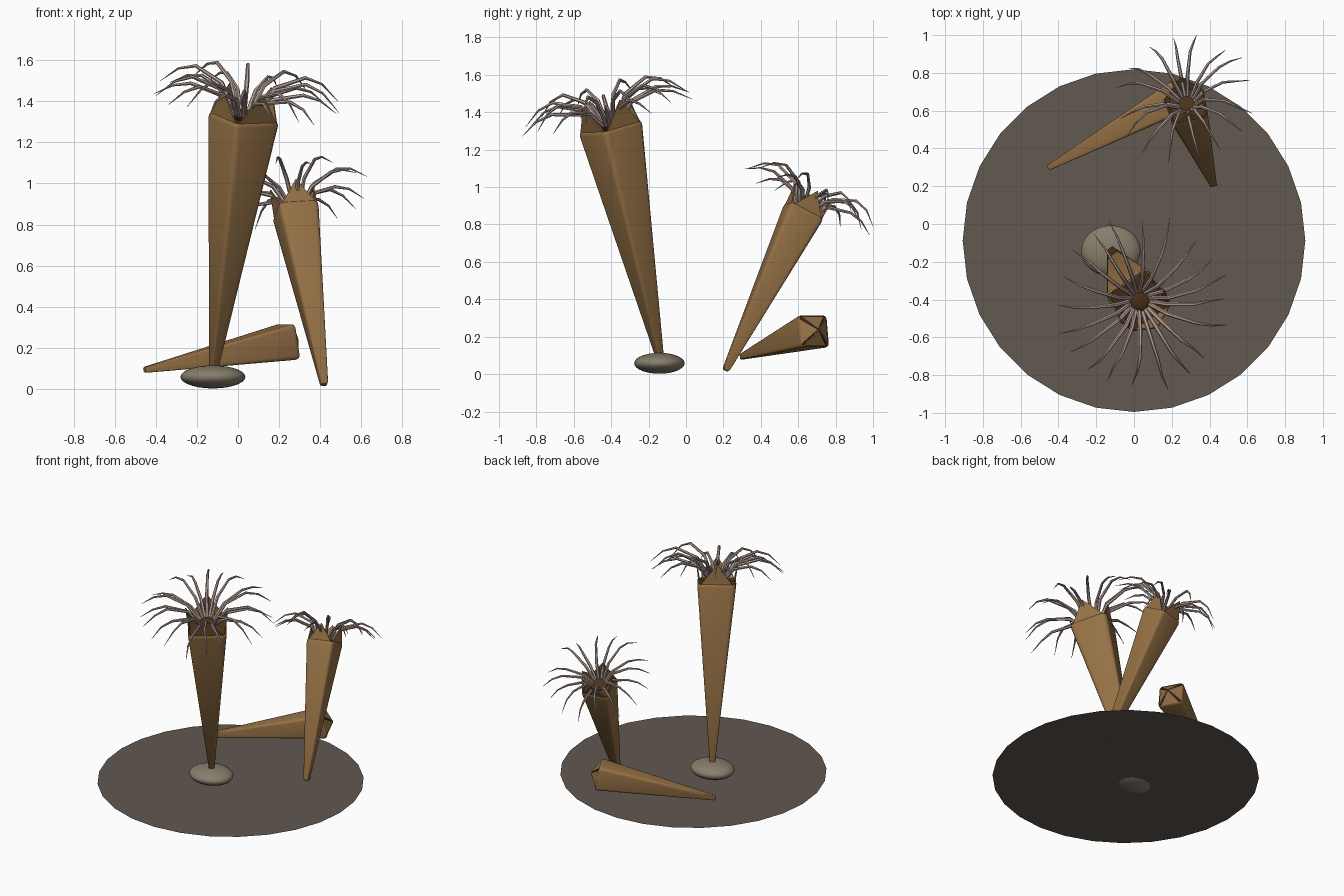
import bpy, bmesh, math, random
from mathutils import Vector, Matrix

random.seed(4)
cube = bpy.data.objects.get("Cube")
if cube:
    bpy.data.objects.remove(cube, do_unlink=True)


def material(name, rgb):
    m = bpy.data.materials.new(name)
    m.use_nodes = True
    m.diffuse_color = (*rgb, 1)
    bsdf = m.node_tree.nodes["Principled BSDF"]
    bsdf.inputs["Base Color"].default_value = (*rgb, 1)
    bsdf.inputs["Roughness"].default_value = 0.8
    return m


OCHRE = material("ochre_tube", (0.30, 0.165, 0.06))
DARK = material("dark_brown_mouth", (0.075, 0.032, 0.01))
PINK = material("pale_pink_tentacle", (0.47, 0.36, 0.32))
GROUND = material("grey_brown_ground", (0.12, 0.1, 0.083))
STONE = material("grey_stone", (0.24, 0.21, 0.15))


def finish(name, bm, mat, matrix=Matrix(), smooth=False, thickness=0):
    me = bpy.data.meshes.new(name)
    bm.to_mesh(me)
    bm.free()
    ob = bpy.data.objects.new(name, me)
    bpy.context.collection.objects.link(ob)
    ob.matrix_world = matrix
    me.materials.append(mat)
    if thickness:
        mod = ob.modifiers.new("Thickness", "SOLIDIFY")
        mod.thickness = thickness
    if smooth:
        bpy.ops.object.select_all(action="DESELECT")
        ob.select_set(True)
        bpy.context.view_layer.objects.active = ob
        bpy.ops.object.shade_smooth_by_angle(angle=math.radians(35))
    return ob


def frame(foot, rim, facing):
    # Local z runs along the tube, local x is the facing direction of one side
    z = (rim - foot).normalized()
    x = (facing - z * facing.dot(z)).normalized()
    y = z.cross(x)
    m = Matrix((x, y, z)).transposed().to_4x4()
    m.translation = rim
    return m


def rounded_square(bm, half, z, steps=4):
    # Ring of a square cross-section with rounded corners
    r = half * 0.24
    ring = []
    for q in range(4):
        mid = math.radians(45 + 90 * q)
        cx = math.copysign(half - r, math.cos(mid))
        cy = math.copysign(half - r, math.sin(mid))
        for i in range(steps):
            a = math.radians(90 * q + 90 * i / (steps - 1))
            ring.append(bm.verts.new((cx + r * math.cos(a), cy + r * math.sin(a), z)))
    return ring


def tube(name, matrix, length, half, foot_half):
    bm = bmesh.new()
    sections = [(foot_half * 0.7, -length), (foot_half, -length + 0.01),
                (half, -0.02), (half * 0.985, -0.006), (half * 0.95, 0)]
    rings = [rounded_square(bm, h, z) for h, z in sections]
    for low, high in zip(rings, rings[1:]):
        n = len(low)
        for i in range(n):
            j = (i + 1) % n
            bm.faces.new((low[i], low[j], high[j], high[i]))
    bm.faces.new(rings[0][::-1])
    finish(name + "_tube", bm, OCHRE, matrix, smooth=True)
    # Dark floor just inside the rim
    bm = bmesh.new()
    bm.faces.new(rounded_square(bm, half * 0.94, -0.012))
    finish(name + "_inner_floor", bm, DARK, matrix)


def flaps(name, matrix, half, base, tip_out, height):
    # Four triangular plates, one on each side of the rim
    bm = bmesh.new()
    for q in range(4):
        turn = Matrix.Rotation(math.pi / 2 * q, 3, "Z")
        pts = [(half, -base, -0.004), (half, base, -0.004), (tip_out, 0, height)]
        bm.faces.new([bm.verts.new(turn @ Vector(p)) for p in pts])
    finish(name + "_flaps", bm, OCHRE, matrix, thickness=0.007)


def mouth(name, matrix, radius):
    bm = bmesh.new()
    bmesh.ops.create_uvsphere(bm, u_segments=16, v_segments=8, radius=radius)
    bmesh.ops.scale(bm, vec=(1, 1, 0.4), verts=bm.verts)
    bmesh.ops.translate(bm, vec=(0, 0, 0.01), verts=bm.verts)
    finish(name + "_mouth", bm, DARK, matrix, smooth=True)


def tentacles(name, matrix, count, size):
    # Kinked tapering arms: (reach, height, thickness)
    path = [(0.05, 0.01, 1), (0.14, 0.13, 0.95), (0.29, 0.18, 0.75),
            (0.38, 0.155, 0.5), (0.47, 0.085, 0.08)]
    cu = bpy.data.curves.new(name + "_tentacles", "CURVE")
    cu.dimensions = "3D"
    cu.bevel_depth = 0.012 * size ** 0.5
    cu.bevel_resolution = 1
    cu.use_fill_caps = True
    for k in range(count):
        a = 2 * math.pi * (k + random.uniform(-0.15, 0.15)) / count
        reach = size * random.uniform(0.94, 1.05)
        lift = size * (1.12 if k % 2 else 0.82) * random.uniform(0.93, 1.07)
        sp = cu.splines.new("POLY")
        sp.points.add(len(path) - 1)
        for p, (r, h, t) in zip(sp.points, path):
            p.co = (r * reach * math.cos(a), r * reach * math.sin(a), h * lift, 1)
            p.radius = t
            a += random.uniform(-0.03, 0.03)
    ob = bpy.data.objects.new(name + "_tentacles", cu)
    bpy.context.collection.objects.link(ob)
    ob.matrix_world = matrix
    cu.materials.append(PINK)
    bpy.ops.object.select_all(action="DESELECT")
    ob.select_set(True)
    bpy.context.view_layer.objects.active = ob
    bpy.ops.object.convert(target="MESH")
    bpy.ops.object.shade_smooth_by_angle(angle=math.radians(50))


def azimuth(deg):
    return Vector((math.cos(math.radians(deg)), math.sin(math.radians(deg)), 0))


# Ground disc
bm = bmesh.new()
bmesh.ops.create_circle(bm, cap_ends=True, segments=28, radius=0.907)
finish("ground_disc", bm, GROUND, Matrix.Translation((0, -0.088, 0.02)))

# Flattened stone under the tall tube
bm = bmesh.new()
bmesh.ops.create_uvsphere(bm, u_segments=24, v_segments=14, radius=1)
bmesh.ops.scale(bm, vec=(0.158, 0.135, 0.056), verts=bm.verts)
finish("stone", bm, STONE, Matrix.Translation((-0.122, -0.142, 0.058)), smooth=True)

# Two open standing tubes: foot, rim, facing, half width, arm count, arm size
standing = [
    ("tall", (-0.12, -0.14, 0.09), (0.028, -0.405, 1.322), 35, 0.131, 20, 1.0),
    ("short", (0.42, 0.212, 0.02), (0.28, 0.63, 0.87), 11, 0.099, 16, 0.8),
]
for name, foot, rim, deg, half, count, size in standing:
    foot, rim = Vector(foot), Vector(rim)
    m = frame(foot, rim, azimuth(deg))
    tube(name, m, (rim - foot).length, half, 0.018)
    flaps(name, m, half * 0.94, half * 0.84, half * 1.12, 0.145 * size)
    mouth(name, m, 0.066 * size)
    tentacles(name, m, count, size)

# Closed tube lying down
foot, rim = Vector((-0.455, 0.297, 0.092)), Vector((0.25, 0.685, 0.23))
m = frame(foot, rim, Vector((0, 0, 1)))
tube("lying", m, (rim - foot).length, 0.087, 0.015)
flaps("lying", m, 0.081, 0.069, 0.004, 0.05)

# Dark core showing through the slits between the closed flaps
bm = bmesh.new()
bmesh.ops.create_cone(bm, cap_ends=True, segments=4, radius1=0.1, radius2=0, depth=0.045)
bmesh.ops.rotate(bm, matrix=Matrix.Rotation(math.pi / 4, 3, "Z"), verts=bm.verts)
bmesh.ops.translate(bm, vec=(0, 0, 0.012), verts=bm.verts)
finish("lying_slit_core", bm, DARK, m)
